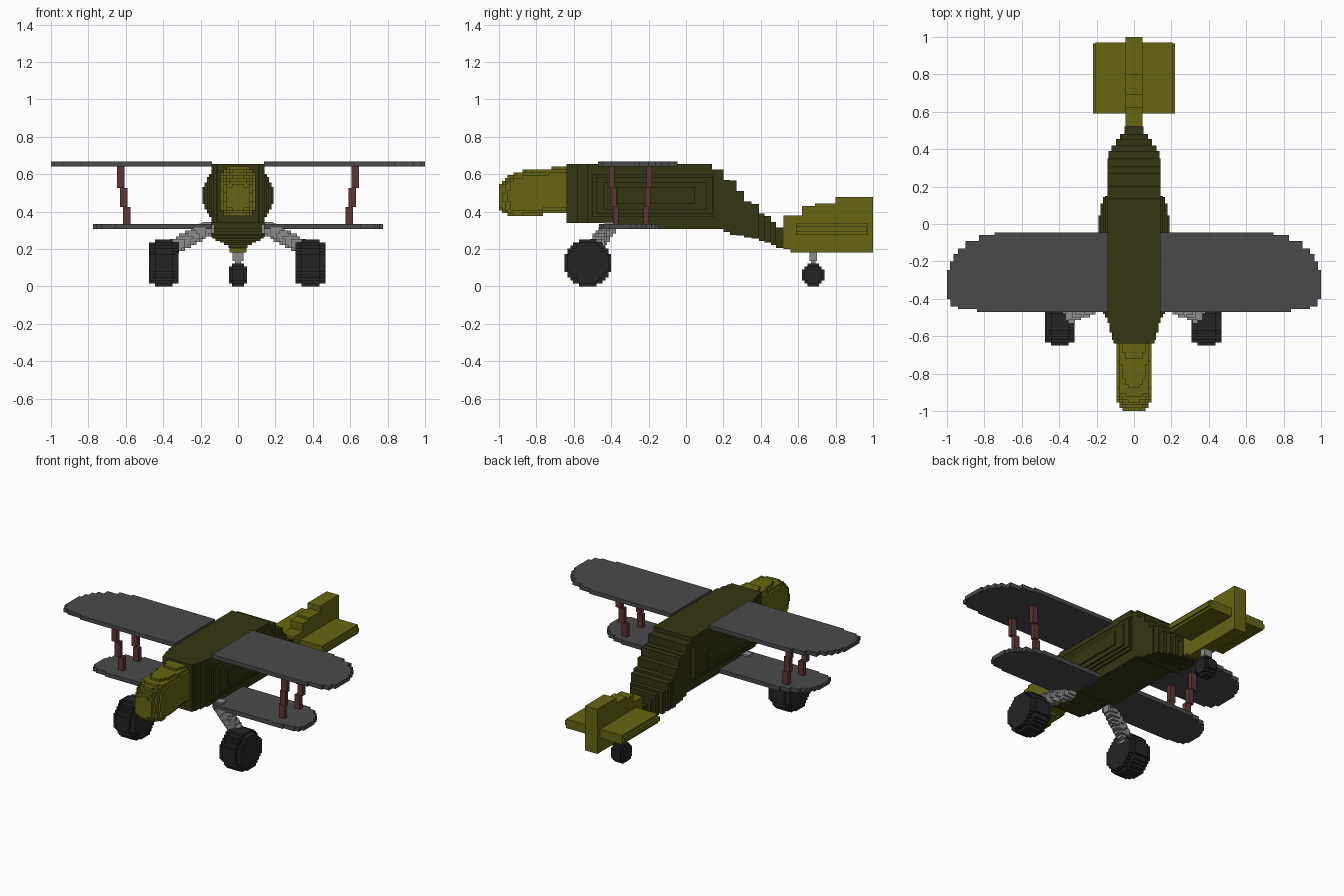
import bpy, bmesh, math
from mathutils import Vector

cube = bpy.data.objects.get("Cube")
if cube:
    bpy.data.objects.remove(cube, do_unlink=True)

H = 1 / 64  # size of one small block


def material(name, rgb):
    m = bpy.data.materials.new(name)
    m.use_nodes = True
    m.diffuse_color = (*rgb, 1)
    bsdf = m.node_tree.nodes["Principled BSDF"]
    bsdf.inputs["Base Color"].default_value = (*rgb, 1)
    bsdf.inputs["Roughness"].default_value = 0.9
    return m


DARK = material("dark olive", (0.036, 0.036, 0.006))
OLIVE = material("olive", (0.133, 0.133, 0.006))
GREY = material("wing grey", (0.068, 0.068, 0.068))
RED = material("strut red", (0.115, 0.036, 0.036))
TYRE = material("tyre black", (0.018, 0.018, 0.018))
METAL = material("light metal", (0.27, 0.27, 0.27))


def finish(name, bm, mat):
    bmesh.ops.recalc_face_normals(bm, faces=bm.faces)
    me = bpy.data.meshes.new(name)
    bm.to_mesh(me)
    bm.free()
    me.materials.append(mat)
    ob = bpy.data.objects.new(name, me)
    bpy.context.collection.objects.link(ob)
    return ob


def boxes(name, items, mat):
    """One object from boxes given as (x0, x1, y0, y1, z0, z1)."""
    bm = bmesh.new()
    for x0, x1, y0, y1, z0, z1 in items:
        verts = bmesh.ops.create_cube(bm, size=1)["verts"]
        for v in verts:
            v.co = ((x0 + x1) / 2 + v.co.x * (x1 - x0),
                    (y0 + y1) / 2 + v.co.y * (y1 - y0),
                    (z0 + z1) / 2 + v.co.z * (z1 - z0))
    return finish(name, bm, mat)


def blocks(name, inside, lo, hi, mat):
    """Outer skin of all small blocks whose centre lies inside a shape."""
    n = [max(1, round((hi[a] - lo[a]) / H)) for a in range(3)]
    step = [(hi[a] - lo[a]) / n[a] for a in range(3)]
    cells = {(i, j, k) for i in range(n[0]) for j in range(n[1]) for k in range(n[2])
             if inside(*(lo[a] + (c + 0.5) * step[a] for a, c in enumerate((i, j, k))))}
    bm = bmesh.new()
    cache = {}

    def vert(p):
        if p not in cache:
            cache[p] = bm.verts.new([lo[a] + p[a] * step[a] for a in range(3)])
        return cache[p]

    for c in cells:
        for a in range(3):
            b, d = (a + 1) % 3, (a + 2) % 3
            for side in (0, 1):
                near = list(c)
                near[a] += 2 * side - 1
                if tuple(near) in cells:
                    continue
                quad = []
                for u, w in ((0, 0), (1, 0), (1, 1), (0, 1)):
                    p = list(c)
                    p[a] += side
                    p[b] += u
                    p[d] += w
                    quad.append(vert(tuple(p)))
                bm.faces.new(quad if side else quad[::-1])
    return finish(name, bm, mat)


def slices(rows):
    return [(-w, w, y0, y1, z0, z1) for w, y0, y1, z0, z1 in rows]


def lookup(table, y):
    """Linear interpolation in a list of (y, value)."""
    for (y0, a), (y1, b) in zip(table, table[1:]):
        if y <= y1:
            return a + (b - a) * max(0, (y - y0) / (y1 - y0))
    return table[-1][1]


# Fuselage: stepped slices (half width, y0, y1, z0, z1) and raised side panels
boxes("fuselage", slices([
    (0.11, -0.64, -0.62, 0.34, 0.653), (0.118, -0.62, -0.58, 0.34, 0.653),
    (0.13, -0.58, -0.53, 0.34, 0.653), (0.142, -0.53, -0.36, 0.34, 0.653),
    (0.142, -0.36, 0.14, 0.307, 0.653), (0.142, 0.14, 0.20, 0.307, 0.625),
    (0.142, 0.20, 0.235, 0.29, 0.57), (0.142, 0.235, 0.27, 0.275, 0.565),
    (0.142, 0.27, 0.31, 0.272, 0.51), (0.142, 0.31, 0.35, 0.26, 0.455),
    (0.135, 0.35, 0.39, 0.255, 0.44), (0.12, 0.39, 0.42, 0.243, 0.39),
    (0.095, 0.42, 0.455, 0.235, 0.375), (0.075, 0.455, 0.48, 0.22, 0.345),
    (0.05, 0.48, 0.52, 0.205, 0.315),
    (0.155, -0.50, 0.15, 0.37, 0.60), (0.167, -0.48, 0.145, 0.39, 0.585),
    (0.18, -0.44, 0.11, 0.41, 0.555), (0.19, -0.37, 0.045, 0.44, 0.53)]), DARK)

# Nose: rounded cowling made of small blocks
TOP = [(-1, 0.535), (-0.95, 0.585), (-0.90, 0.615), (-0.75, 0.63), (-0.64, 0.645)]
BOTTOM = [(-1, 0.42), (-0.97, 0.39), (-0.93, 0.37), (-0.80, 0.372), (-0.76, 0.388), (-0.64, 0.388)]
WIDTH = [(-1, 0.058), (-0.96, 0.08), (-0.92, 0.098), (-0.64, 0.098)]


def in_nose(x, y, z):
    top, bottom, w = lookup(TOP, y), lookup(BOTTOM, y), lookup(WIDTH, y)
    mid, half = (top + bottom) / 2, (top - bottom) / 2
    return abs(x / w) ** 3.5 + abs((z - mid) / half) ** 3.5 <= 1


blocks("nose", in_nose, (-0.0938, -1, 0.36), (0.0938, -0.625, 0.657), OLIVE)

# Tail: stepped fin and tailplane
boxes("tail_fin", slices([
    (0.045, 0.52, 0.56, 0.20, 0.38), (0.045, 0.56, 0.62, 0.18, 0.38),
    (0.045, 0.62, 0.69, 0.18, 0.43), (0.045, 0.69, 0.80, 0.18, 0.443),
    (0.045, 0.80, 1.0, 0.18, 0.478)]), OLIVE)
boxes("tailplane", slices([
    (0.207, 0.59, 0.97, 0.275, 0.335), (0.22, 0.59, 0.965, 0.29, 0.32)]), OLIVE)

# Wing outline: stepped tip as (span reached, y)
LEADING = [(0.84, -0.47), (0.94, -0.455), (0.98, -0.44), (1, -0.40)]
TRAILING = [(1, -0.245), (0.985, -0.20), (0.965, -0.16), (0.94, -0.13),
            (0.90, -0.09), (0.83, -0.06), (0.745, -0.045)]


def wing(name, side, span, scale, back, z0, z1):
    tip = []
    for i, (x, y) in enumerate(LEADING):
        if i:
            tip.append((LEADING[i - 1][0], y))
        tip.append((x, y))
    for i, (x, y) in enumerate(TRAILING):
        if i:
            tip.append((x, TRAILING[i - 1][1]))
        tip.append((x, y))
    pts = [(span + (x - 1) * scale, back + (y + 0.045) * scale) for x, y in tip]
    pts = [(0.138, pts[0][1])] + pts + [(0.138, pts[-1][1])]
    bm = bmesh.new()
    face = bm.faces.new([bm.verts.new((side * x, y, z0)) for x, y in pts])
    ext = bmesh.ops.extrude_face_region(bm, geom=[face])["geom"]
    bmesh.ops.translate(bm, vec=(0, 0, z1 - z0),
                        verts=[g for g in ext if isinstance(g, bmesh.types.BMVert)])
    finish(name, bm, GREY)


def wheel(name, cx, cy, r, half, mat):
    def inside(x, y, z):
        edge = half - abs(x - cx)
        rad = r - (0.015 if edge < half * 0.4 else 0)
        return math.hypot(y - cy, z - r) <= rad
    blocks(name, inside, (cx - half, cy - r, 0), (cx + half, cy + r, 2 * r), mat)


def leg(name, a, b, r):
    a, b = Vector(a), Vector(b)

    def inside(*p):
        p = Vector(p)
        t = (p - a).dot(b - a) / (b - a).length_squared
        return (p - a - (b - a) * min(1, max(0, t))).length <= r
    lo = [min(a[i], b[i]) - r for i in range(3)]
    hi = [max(a[i], b[i]) + r for i in range(3)]
    blocks(name, inside, lo, hi, METAL)


# Paired parts on both sides
for label, s in (("left", 1), ("right", -1)):
    wing(label + "_upper_wing", s, 1.0, 1.0, -0.045, 0.64, 0.667)
    wing(label + "_lower_wing", s, 0.775, 0.74, -0.15, 0.306, 0.334)
    # Wing struts lean inward in three steps
    for part, y, dy in (("front", -0.412, 0.011), ("rear", -0.182, -0.008)):
        items = []
        for i, (z0, z1) in enumerate(((0.525, 0.645), (0.425, 0.525), (0.33, 0.425))):
            x0, x1 = sorted((s * (0.647 - 0.016 * i), s * (0.608 - 0.016 * i)))
            ya = y + dy * i - (0 if part == "front" else 0.03)
            items.append((x0, x1, ya, ya + 0.03, z0, z1))
        boxes(f"{label}_{part}_strut", items, RED)
    cx = 0.387 if s > 0 else -0.397
    wheel(label + "_wheel", cx, -0.525, 0.125, 0.08, TYRE)
    leg(label + "_wheel_leg", (s * 0.34, -0.49, 0.215), (s * 0.165, -0.415, 0.305), 0.04)

# Tail wheel with its leg
wheel("tail_wheel", 0, 0.68, 0.0605, 0.047, TYRE)
boxes("tail_wheel_leg", [(-0.03, 0.03, 0.66, 0.70, 0.135, 0.182),
                         (-0.016, 0.016, 0.668, 0.692, 0.10, 0.14)], METAL)
